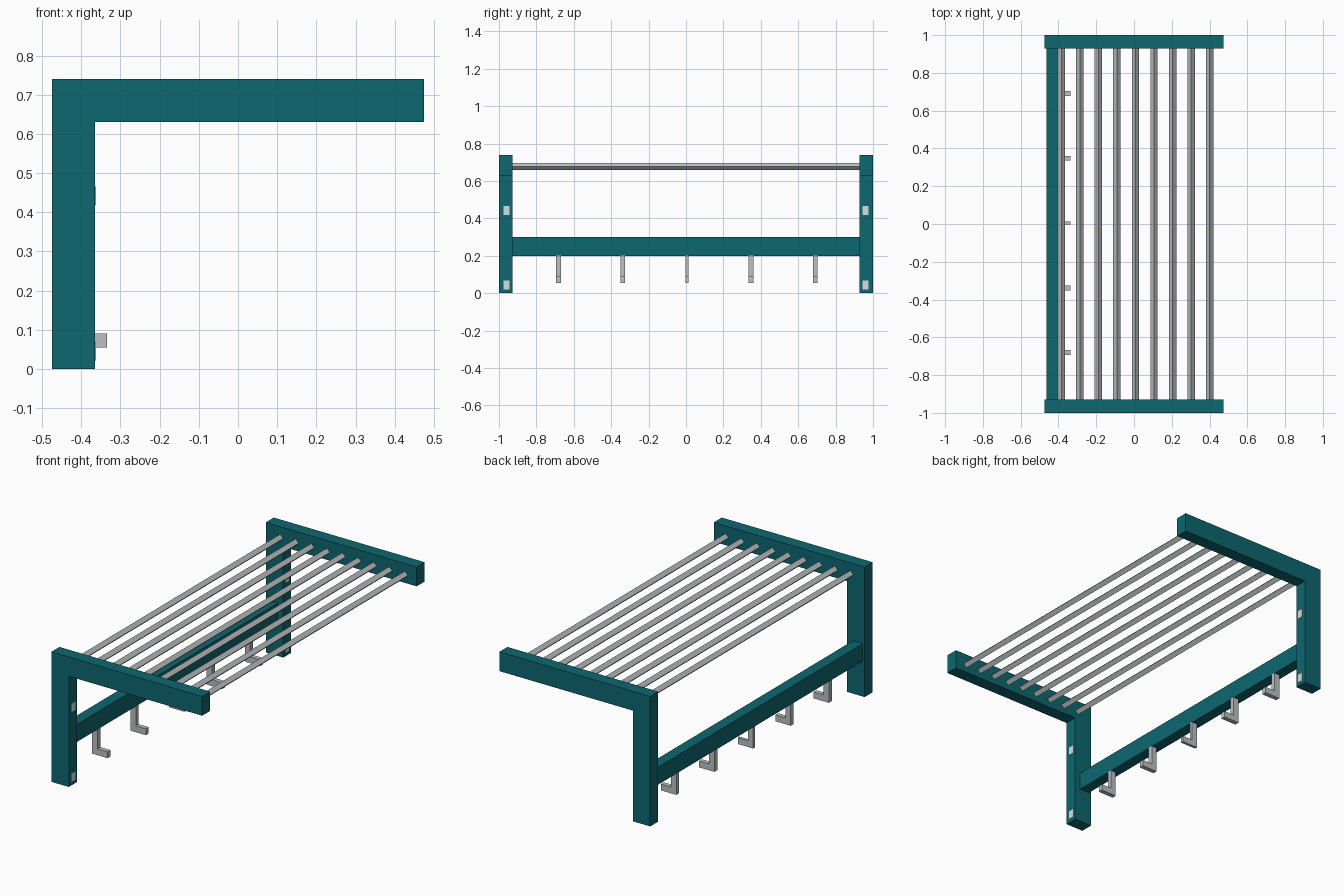
import bpy, bmesh, math

if "Cube" in bpy.data.objects:
    bpy.data.objects.remove(bpy.data.objects["Cube"])


def material(name, rgb):
    m = bpy.data.materials.new(name)
    m.diffuse_color = (*rgb, 1)
    m.use_nodes = True
    m.node_tree.nodes["Principled BSDF"].inputs["Base Color"].default_value = m.diffuse_color
    return m


TEAL = material("teal_paint", (0.004, 0.135, 0.162))
STEEL = material("grey_metal", (0.50, 0.53, 0.53))
CAP = material("pale_cap", (0.68, 0.74, 0.73))


def extrude_y(name, profile, y0, y1, mat):
    """Prism from an (x, z) outline, running from y0 to y1."""
    bm = bmesh.new()
    face = bm.faces.new([bm.verts.new((x, y0, z)) for x, z in profile])
    res = bmesh.ops.extrude_face_region(bm, geom=[face])
    verts = [v for v in res["geom"] if isinstance(v, bmesh.types.BMVert)]
    bmesh.ops.translate(bm, verts=verts, vec=(0, y1 - y0, 0))
    bmesh.ops.recalc_face_normals(bm, faces=bm.faces)
    mesh = bpy.data.meshes.new(name)
    bm.to_mesh(mesh)
    bm.free()
    mesh.materials.append(mat)
    obj = bpy.data.objects.new(name, mesh)
    bpy.context.collection.objects.link(obj)
    return obj


def rect(x0, x1, z0, z1):
    return [(x0, z0), (x1, z0), (x1, z1), (x0, z1)]


# L-shaped side frames with screw caps on the inner face of each leg
frame = [(-0.475, 0), (-0.365, 0), (-0.365, 0.63), (0.475, 0.63),
         (0.475, 0.74), (-0.475, 0.74)]
for side, s in (("front", -1), ("back", 1)):
    y0, y1 = sorted((s * 0.928, s * 1.0))
    extrude_y(f"{side}_frame", frame, y0, y1, TEAL)
    for label, z in (("lower", 0.045), ("upper", 0.442)):
        extrude_y(f"{side}_{label}_screw_cap",
                  rect(-0.366, -0.363, z - 0.024, z + 0.024),
                  s * 0.961 - 0.016, s * 0.961 + 0.016, CAP)

# Rail carrying the hooks
extrude_y("hook_rail", rect(-0.462, -0.40, 0.20, 0.30), -0.928, 0.928, TEAL)

# Shelf rods, square bars standing on edge
for i in range(9):
    x, z, r = -0.385 + i * 0.0982, 0.677, 0.0195
    extrude_y(f"shelf_rod_{i + 1}",
              [(x - r, z), (x, z - r), (x + r, z), (x, z + r)],
              -0.93, 0.93, STEEL)

# L-shaped coat hooks below the rail, the middle one narrower
hook = [(-0.432, 0.055), (-0.335, 0.055), (-0.335, 0.091),
        (-0.398, 0.091), (-0.398, 0.201), (-0.432, 0.201)]
for i in range(5):
    y = 0.005 + (i - 2) * 0.343
    w = 0.008 if i == 2 else 0.013
    extrude_y(f"coat_hook_{i + 1}", hook, y - w, y + w, STEEL)
